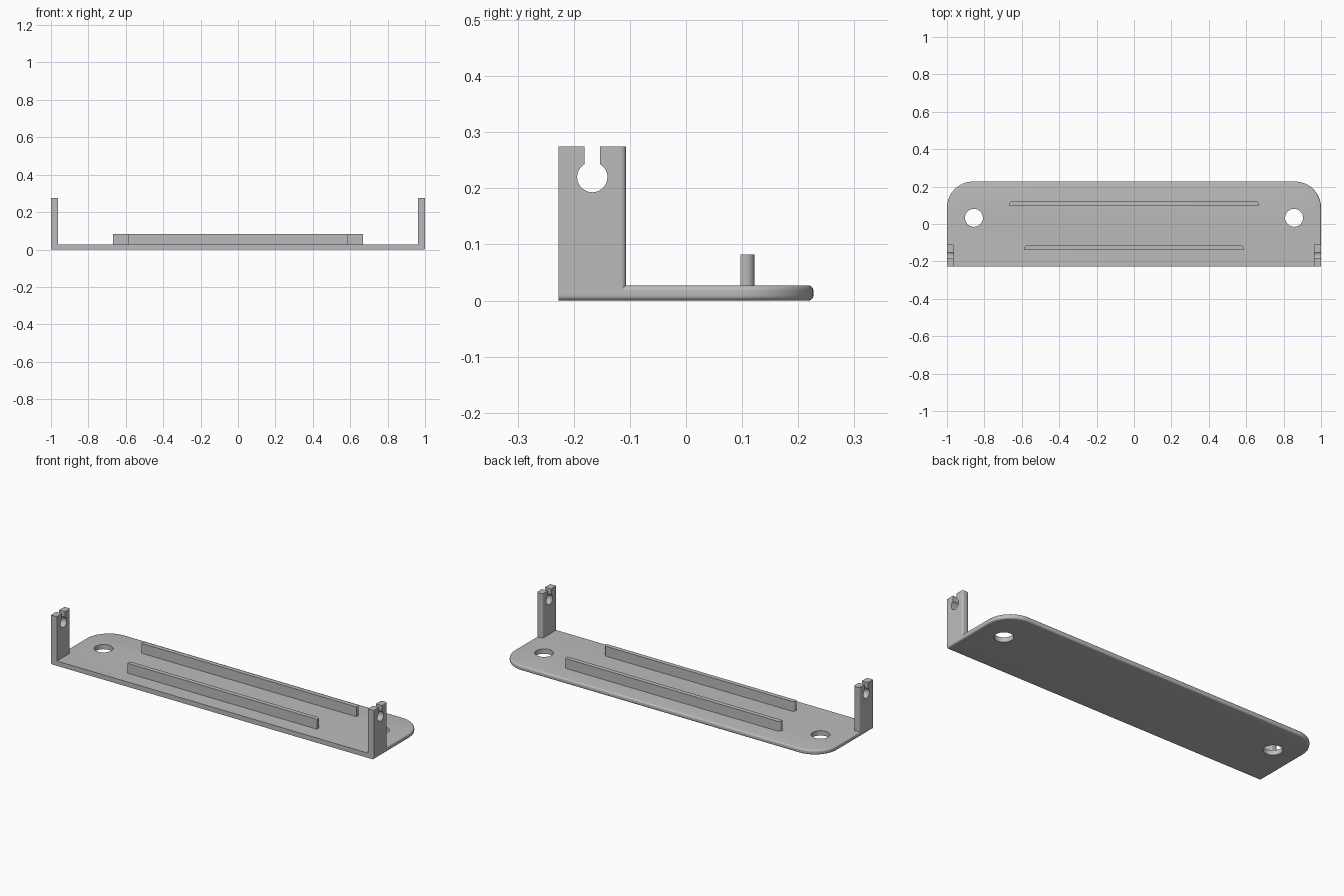
import bpy
import bmesh
from math import sin, cos, pi, radians, asin

cube = bpy.data.objects.get("Cube")
if cube:
    bpy.data.objects.remove(cube, do_unlink=True)

FRONT, BACK = -0.227, 0.227
THICK = 0.027

grey = bpy.data.materials.new("plain grey")
grey.use_nodes = True
colour = (0.5, 0.5, 0.5, 1)
grey.diffuse_color = colour
grey.node_tree.nodes["Principled BSDF"].inputs["Base Color"].default_value = colour


def arc(cx, cy, r, start, end, steps):
    angles = [start + (end - start) * i / steps for i in range(steps + 1)]
    return [(cx + r * cos(a), cy + r * sin(a)) for a in angles]


def prism(name, outline, place, low, high, rounded=None, radius=0.0):
    """Extrude an outline between two levels, then round the chosen edges."""
    bm = bmesh.new()
    bottom = [bm.verts.new(place(p, low)) for p in outline]
    top = [bm.verts.new(place(p, high)) for p in outline]
    bm.faces.new(bottom)
    bm.faces.new(top)
    for i in range(len(outline)):
        j = (i + 1) % len(outline)
        bm.faces.new((bottom[i], bottom[j], top[j], top[i]))
    bmesh.ops.recalc_face_normals(bm, faces=bm.faces)
    if rounded:
        edges = [e for e in bm.edges if rounded(e.verts[0].co, e.verts[1].co)]
        bmesh.ops.bevel(bm, geom=edges, offset=radius, segments=5,
                        profile=0.5, affect='EDGES', clamp_overlap=True)
    mesh = bpy.data.meshes.new(name)
    bm.to_mesh(mesh)
    bm.free()
    mesh.materials.append(grey)
    obj = bpy.data.objects.new(name, mesh)
    bpy.context.collection.objects.link(obj)
    return obj


def flat(p, level):
    return (p[0], p[1], level)


def sideways(p, level):
    return (level, p[0], p[1])


# Base plate: rounded back corners, softened rim except along the front
R = 0.14
plate_outline = ([(-1, FRONT), (1, FRONT)]
                 + arc(1 - R, BACK - R, R, 0, pi / 2, 16)
                 + arc(R - 1, BACK - R, R, pi / 2, pi, 16))


def plate_rim(a, b):
    on_front = max(a.y, b.y) < FRONT + 0.001
    return abs(a.z - b.z) < 0.001 and not on_front


plate = prism("base_plate", plate_outline, flat, 0, THICK, plate_rim, 0.009)

# Screw holes through the plate
for side in (-1, 1):
    circle = arc(side * 0.856, 0.033, 0.048, 0, 2 * pi, 40)[:-1]
    cutter = prism("hole_cutter", circle, flat, -0.1, 0.1)
    cutter.hide_render = True
    mod = plate.modifiers.new("screw hole", 'BOOLEAN')
    mod.operation = 'DIFFERENCE'
    mod.solver = 'EXACT'
    mod.object = cutter
    bpy.context.view_layer.objects.active = plate
    bpy.ops.object.modifier_apply(modifier=mod.name)
    bpy.data.objects.remove(cutter, do_unlink=True)

# Upright end tabs with a keyhole slot open at the top
TAB_BACK, TAB_TOP = -0.107, 0.275
KEY_Y, KEY_Z, KEY_R, SLOT = -0.167, 0.22, 0.027, 0.0135
gap = asin(SLOT / KEY_R)
keyhole = arc(KEY_Y, KEY_Z, KEY_R, pi / 2 - gap, -3 * pi / 2 + gap, 28)
tab_outline = ([(FRONT, 0.017), (TAB_BACK, 0.017), (TAB_BACK, TAB_TOP),
                (KEY_Y + SLOT, TAB_TOP)] + keyhole
               + [(KEY_Y - SLOT, TAB_TOP), (FRONT, TAB_TOP)])


def tab_back_edges(a, b):
    return min(a.y, b.y) > TAB_BACK - 0.001 and abs(a.z - b.z) > 0.1


tabs = [prism(name, tab_outline, sideways, side * 0.963, side,
              tab_back_edges, 0.009)
        for name, side in (("left_tab", 1), ("right_tab", -1))]

# Two long rails, rounded on their back corners
rails = []
for name, half, y0, y1 in (("front_rail", 0.588, -0.14, -0.115),
                           ("back_rail", 0.667, 0.097, 0.122)):
    r = 0.015
    outline = ([(-half, y0), (half, y0)]
               + arc(half - r, y1 - r, r, 0, pi / 2, 6)
               + arc(r - half, y1 - r, r, pi / 2, pi, 6))
    rails.append(prism(name, outline, flat, THICK - 0.005, 0.082))

# Smooth the rounded edges and keep the corners crisp
bpy.ops.object.select_all(action='DESELECT')
for obj in [plate] + tabs + rails:
    obj.select_set(True)
bpy.context.view_layer.objects.active = plate
bpy.ops.object.shade_smooth_by_angle(angle=radians(30))
